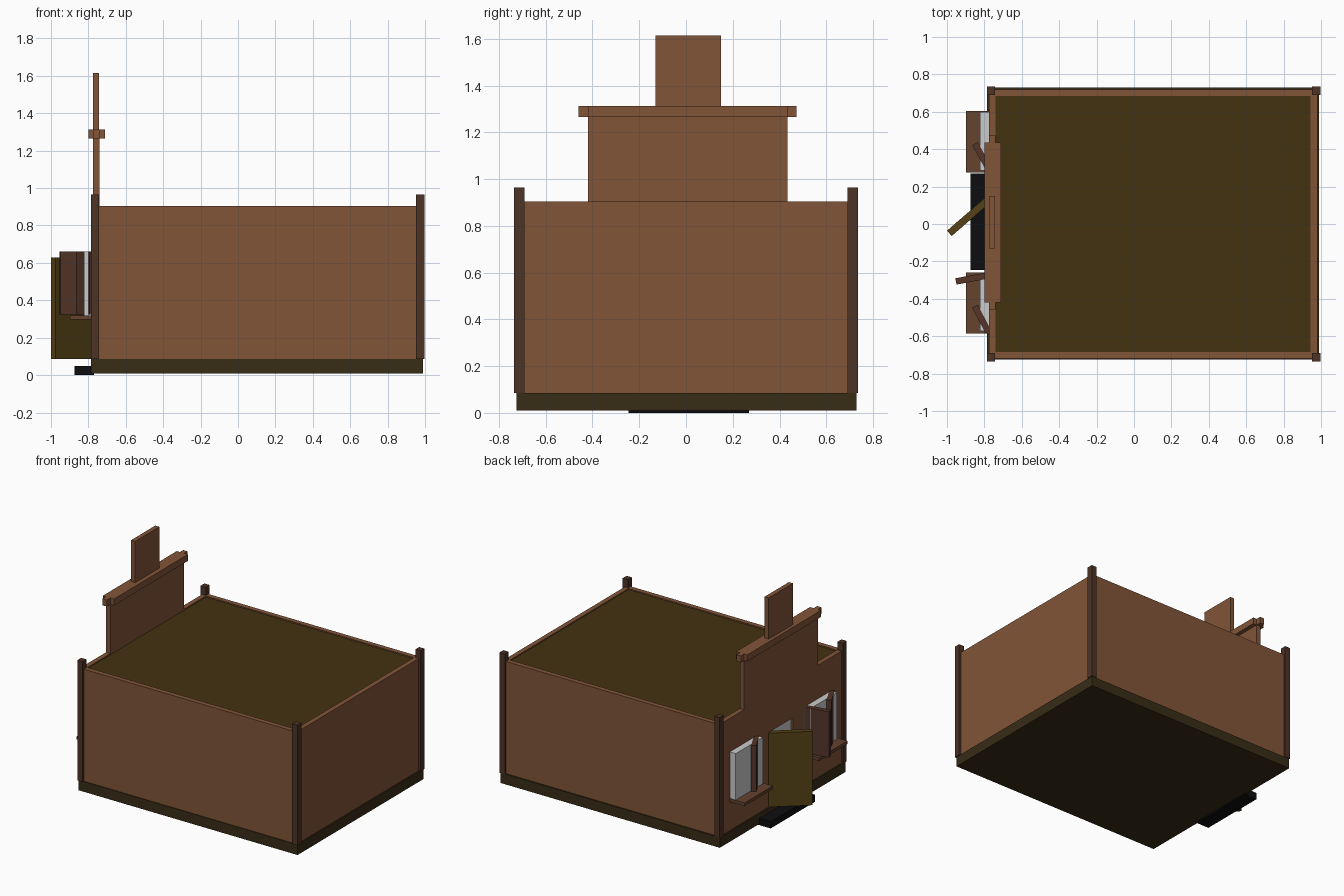
import bpy, bmesh, math
from mathutils import Vector

if "Cube" in bpy.data.objects:
    bpy.data.objects.remove(bpy.data.objects["Cube"])


def material(name, rgb):
    m = bpy.data.materials.new(name)
    m.diffuse_color = (*rgb, 1)
    m.use_nodes = True
    m.node_tree.nodes["Principled BSDF"].inputs["Base Color"].default_value = m.diffuse_color
    return m


WALL = material("plank_brown", (0.22, 0.09, 0.04))
POST = material("dark_timber", (0.075, 0.033, 0.019))
ROOF = material("olive_roof", (0.056, 0.032, 0.005))
DOOR = material("olive_door", (0.09, 0.053, 0.008))
BASE = material("dark_base", (0.04, 0.025, 0.008))
STEP = material("black_step", (0.004, 0.004, 0.005))
SILL = material("sill_brown", (0.13, 0.055, 0.028))
SHUT = material("shutter_brown", (0.09, 0.035, 0.022))


def prism(name, outline, offset, mat=None):
    """Flat outline of 3D points, extruded by offset."""
    bm = bmesh.new()
    face = bm.faces.new([bm.verts.new(p) for p in outline])
    new = bmesh.ops.extrude_face_region(bm, geom=[face])["geom"]
    bmesh.ops.translate(bm, vec=offset,
                        verts=[v for v in new if isinstance(v, bmesh.types.BMVert)])
    bmesh.ops.recalc_face_normals(bm, faces=bm.faces)
    mesh = bpy.data.meshes.new(name)
    bm.to_mesh(mesh)
    bm.free()
    obj = bpy.data.objects.new(name, mesh)
    bpy.context.collection.objects.link(obj)
    if mat:
        mesh.materials.append(mat)
    return obj


def box(name, x, y, z, mat=None):
    pts = [(x[0], y[0], z[0]), (x[1], y[0], z[0]), (x[1], y[1], z[0]), (x[0], y[1], z[0])]
    return prism(name, pts, (0, 0, z[1] - z[0]), mat)


def leaf(name, hinge, tip, z, thick, mat):
    """Upright swinging panel between two plan points."""
    a, b = Vector((*hinge, z[0])), Vector((*tip, z[0]))
    d = (b - a).normalized()
    n = Vector((-d.y, d.x, 0)) * thick / 2
    return prism(name, [a + n, b + n, b - n, a - n], (0, 0, z[1] - z[0]), mat)


# Foundation and doorstep
box("foundation", (-0.785, 0.99), (-0.725, 0.73), (0.01, 0.085), BASE)
box("doorstep", (-0.875, -0.77), (-0.245, 0.27), (0, 0.05), STEP)

# Facade with doorway notch and raised false front
facade = [(-0.72, 0.085), (-0.13, 0.085), (-0.13, 0.63), (0.15, 0.63), (0.15, 0.085),
          (0.72, 0.085), (0.72, 0.905), (0.435, 0.905), (0.435, 1.27), (-0.42, 1.27),
          (-0.42, 0.905), (-0.72, 0.905)]
prism("facade", [(-0.775, y, z) for y, z in facade], (0.035, 0, 0), WALL)

# Remaining walls
box("back_wall", (0.945, 0.98), (-0.72, 0.72), (0.085, 0.905), WALL)
for side, y in (("right", (-0.72, -0.685)), ("left", (0.685, 0.72))):
    box(side + "_wall", (-0.74, 0.945), y, (0.085, 0.905), WALL)
box("roof", (-0.74, 0.945), (-0.685, 0.685), (0.87, 0.897), ROOF)

# Corner posts
for x in (-0.787, 0.953):
    for y in (-0.735, 0.69):
        box("corner_post", (x, x + 0.043), (y, y + 0.045), (0.085, 0.965), POST)

# Cornice with cross-shaped plan, and blank sign board
cornice = [(-0.80, -0.42), (-0.775, -0.42), (-0.775, -0.46), (-0.74, -0.46), (-0.74, -0.42),
           (-0.71, -0.42), (-0.71, 0.435), (-0.74, 0.435), (-0.74, 0.472), (-0.775, 0.472),
           (-0.775, 0.435), (-0.80, 0.435)]
prism("cornice", [(x, y, 1.265) for x, y in cornice], (0, 0, 0.048), WALL)
box("sign_board", (-0.775, -0.742), (-0.13, 0.15), (1.31, 1.615), WALL)

# Doorway panel and open door
box("doorway_panel", (-0.76, -0.742), (-0.13, 0.15), (0.085, 0.63))
leaf("door", (-0.765, 0.143), (-0.987, -0.05), (0.087, 0.628), 0.038, DOOR)

# Windows with sills and shutters
for y0, y1 in ((0.275, 0.605), (-0.585, -0.26)):
    box("window_sill", (-0.897, -0.77), (y0, y1), (0.297, 0.32), SILL)
    box("window_pane", (-0.823, -0.77), (y0 + 0.012, y1 - 0.005), (0.32, 0.66))
for hinge, tip in (((-0.78, 0.30), (-0.85, 0.43)),
                   ((-0.78, -0.275), (-0.952, -0.307)),
                   ((-0.78, -0.575), (-0.85, -0.44))):
    leaf("shutter", hinge, tip, (0.325, 0.662), 0.034, SHUT)
